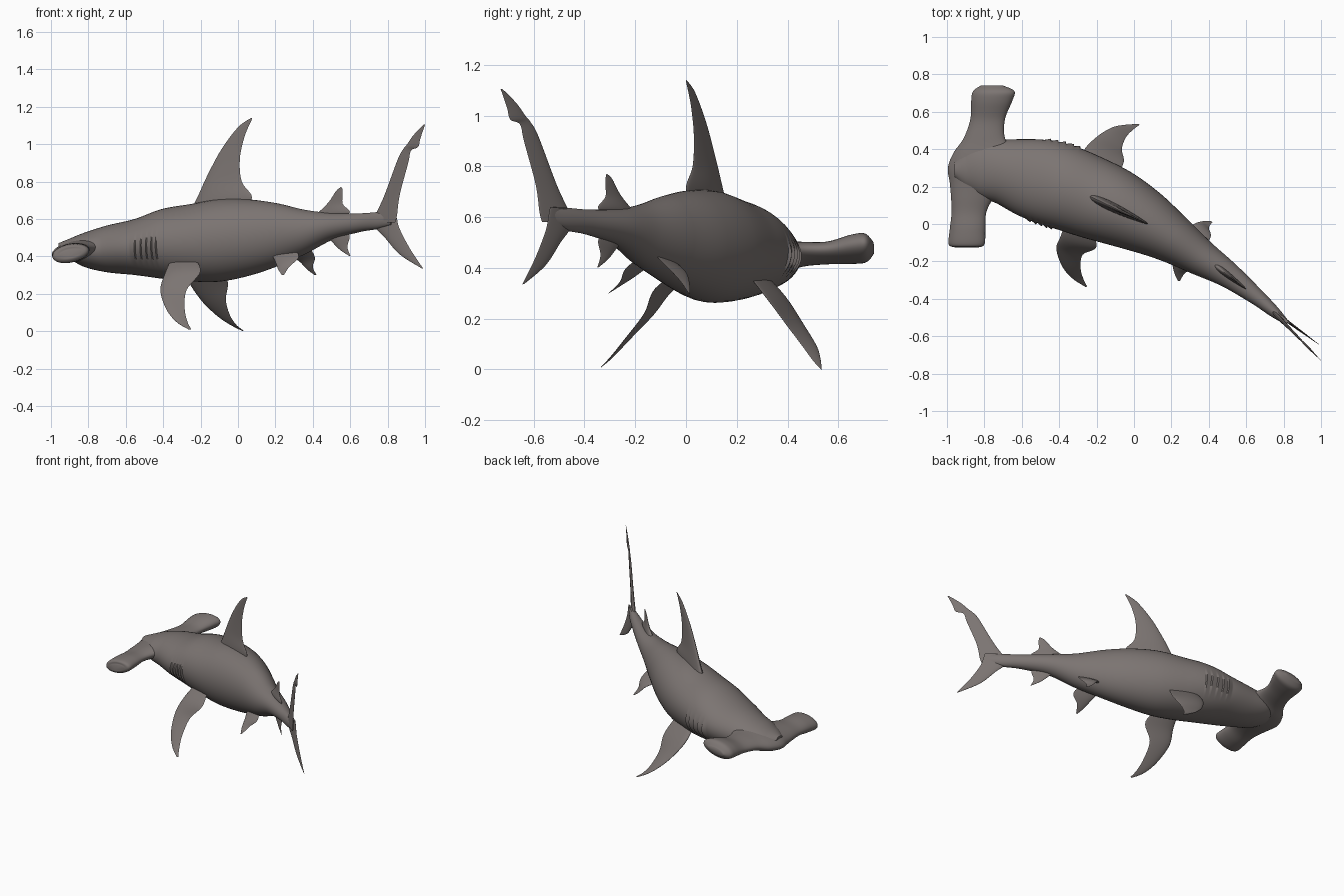
import bpy
import bmesh
from math import sin, cos, pi
from mathutils import Vector

cube = bpy.data.objects.get("Cube")
if cube:
    bpy.data.objects.remove(cube)

# One skin colour for the whole animal
SKIN = (0.2, 0.176, 0.168, 1)
skin = bpy.data.materials.new("grey_brown_skin")
skin.use_nodes = True
skin.diffuse_color = SKIN
shader = skin.node_tree.nodes["Principled BSDF"]
shader.inputs["Base Color"].default_value = SKIN
shader.inputs["Roughness"].default_value = 0.6


def resample(rows, steps):
    """Pass a smooth curve through rows of numbers."""
    result = []
    last = len(rows) - 1
    for i in range(last):
        before, start = rows[max(i - 1, 0)], rows[i]
        end, after = rows[i + 1], rows[min(i + 2, last)]
        for k in range(steps):
            t = k / steps
            point = []
            for a, b, c, d in zip(before, start, end, after):
                m, n = (c - a) / 2, (d - b) / 2
                point.append(b + m * t + (3 * (c - b) - 2 * m - n) * t ** 2
                             + (2 * (b - c) + m + n) * t ** 3)
            result.append(point)
    result.append(list(rows[last]))
    return result


def loft(name, rings):
    """Skin a closed tube through rings of points, with capped ends."""
    bm = bmesh.new()
    loops = [[bm.verts.new(p) for p in ring] for ring in rings]
    count = len(loops[0])
    for low, high in zip(loops, loops[1:]):
        for i in range(count):
            j = (i + 1) % count
            bm.faces.new((low[i], low[j], high[j], high[i]))
    bm.faces.new(loops[0])
    bm.faces.new(loops[-1])
    bmesh.ops.recalc_face_normals(bm, faces=bm.faces)
    mesh = bpy.data.meshes.new(name)
    bm.to_mesh(mesh)
    bm.free()
    mesh.materials.append(skin)
    obj = bpy.data.objects.new(name, mesh)
    bpy.context.collection.objects.link(obj)
    bpy.ops.object.select_all(action='DESELECT')
    obj.select_set(True)
    bpy.context.view_layer.objects.active = obj
    bpy.ops.object.shade_smooth_by_angle(angle=pi / 4)
    return obj


def blade(name, rows, taper=0.65, sides=28, steps=6):
    """Rows hold the leading point, the trailing point and half thickness."""
    stations = [(Vector(r[:3]), Vector(r[3:6]), r[6]) for r in resample(rows, steps)]
    middles = [(lead + trail) / 2 for lead, trail, _ in stations]
    rings = []
    for i, (lead, trail, thick) in enumerate(stations):
        span = middles[min(i + 1, len(middles) - 1)] - middles[max(i - 1, 0)]
        chord = trail - lead
        normal = chord.cross(span).normalized()
        ring = []
        for k in range(sides):
            angle = 2 * pi * k / sides
            u = (1 - cos(angle)) / 2
            ring.append(lead + chord * u + normal * thick * sin(angle) * (1 - taper * u))
        rings.append(ring)
    return loft(name, rings)


def fin(name, rows, ratio=0.1):
    """Fin with thickness in proportion to its chord."""
    full = []
    for r in rows:
        chord = (Vector(r[3:]) - Vector(r[:3])).length
        full.append((*r, chord * ratio))
    return blade(name, full)


def upright_fin(name, rows, x0, y0, slope, ratio=0.1):
    """Fin in an upright plane; rows hold lead x, z and trail x, z."""
    def side(x):
        return y0 + slope * (x - x0)
    fin(name, [(a, side(a), b, c, side(c), d) for a, b, c, d in rows], ratio)


# Body: x, y, z of the spine, half width, half height
SPINE = [
    (-.96, .29, .44, .04, .03), (-.9, .29, .44, .1, .055),
    (-.82, .29, .435, .15, .092), (-.7, .28, .44, .175, .125),
    (-.55, .245, .45, .213, .15), (-.4, .205, .467, .225, .187),
    (-.25, .15, .473, .22, .207), (-.1, .09, .485, .205, .22),
    (.05, .015, .5, .175, .205), (.2, -.075, .515, .135, .17),
    (.35, -.175, .53, .1, .12), (.5, -.27, .56, .07, .072),
    (.65, -.385, .58, .045, .05), (.75, -.47, .592, .03, .045),
    (.82, -.53, .605, .012, .035),
]
GILL_START, GILL_STEP, GILL_COUNT = -.53, .034, 5


def gill_bulge(x, up):
    """Overlapping gill flaps: a saw-tooth swelling on both flanks."""
    place = (x - GILL_START) / GILL_STEP
    if not 0 < place < GILL_COUNT or not -.6 < up < .3:
        return 0
    return .014 * (place % 1) * cos((up + .15) / .45 * pi / 2)


spine = resample(SPINE, 30)
body_rings = []
for i, (x, y, z, wide, tall) in enumerate(spine):
    ahead, behind = spine[min(i + 1, len(spine) - 1)], spine[max(i - 1, 0)]
    along = Vector((ahead[0] - behind[0], ahead[1] - behind[1], 0)).normalized()
    across = Vector((-along.y, along.x, 0))
    ring = []
    for k in range(48):
        angle = 2 * pi * k / 48
        out = wide + gill_bulge(x, sin(angle))
        ring.append(Vector((x, y, z)) + across * out * cos(angle)
                    + Vector((0, 0, tall * sin(angle))))
    body_rings.append(ring)
loft("body", body_rings)

# Hammer head: y, front x, back x, z, half thickness; pitched nose down
HAMMER = [
    (-.125, -.95, -.84, .415, .02), (-.11, -.99, -.8, .415, .048),
    (-.03, -.985, -.795, .42, .052), (.06, -.975, -.79, .425, .044),
    (.14, -.978, -.75, .43, .05), (.22, -.985, -.68, .435, .06),
    (.3, -.995, -.6, .445, .066), (.38, -.965, -.64, .447, .06),
    (.46, -.91, -.69, .455, .047), (.56, -.875, -.69, .46, .044),
    (.66, -.87, -.65, .475, .058), (.71, -.86, -.64, .48, .055),
    (.74, -.82, -.7, .48, .02),
]
PITCH = .1
blade("hammer_head",
      [(a, y, z - PITCH * (b - a), b, y, z + PITCH * (b - a), t)
       for y, a, b, z, t in HAMMER], taper=0.1, sides=36)

# Fins along the back and belly
upright_fin("dorsal_fin", [
    (-.27, .62, .02, .64), (-.22, .71, .075, .715), (-.165, .83, .02, .8),
    (-.09, .97, .01, .92), (0, 1.09, .035, 1.04), (.07, 1.14, .077, 1.138),
], 0, .036, -.476)
upright_fin("second_dorsal_fin", [
    (.38, .6, .53, .6), (.43, .635, .598, .635), (.485, .69, .56, .68),
    (.525, .75, .56, .73), (.55, .77, .557, .767),
], .42, -.21, -.77)
upright_fin("anal_fin", [
    (.45, .53, .58, .54), (.5, .48, .597, .505),
    (.545, .435, .585, .45), (.595, .402, .601, .403),
], .42, -.21, -.77)

# Tail lobes
upright_fin("upper_tail_lobe", [
    (.72, .58, .84, .58), (.74, .63, .85, .62), (.785, .73, .865, .73),
    (.855, .92, .91, .9), (.885, .975, .925, .965), (.905, 1, .963, .985),
    (.94, 1.05, .975, 1.03), (.993, 1.105, 1, 1.105),
], .73, -.455, -1.02)
upright_fin("lower_tail_lobe", [
    (.72, .63, .84, .64), (.73, .56, .85, .6), (.785, .5, .865, .545),
    (.865, .41, .92, .44), (.98, .337, .99, .335),
], .73, -.455, -.73)

# Paired fins, posed differently on each side by the turning body
fin("right_pectoral_fin", [
    (-.36, .03, .38, -.24, 0, .4), (-.39, -.06, .31, -.2, -.12, .32),
    (-.415, -.13, .22, -.275, -.165, .22), (-.385, -.225, .12, -.285, -.24, .12),
    (-.33, -.29, .05, -.27, -.295, .05), (-.262, -.335, .008, -.25, -.335, .01),
])
fin("left_pectoral_fin", [
    (-.28, .3, .38, -.1, .24, .38), (-.27, .39, .28, -.055, .33, .265),
    (-.2, .465, .17, -.065, .4, .17), (-.12, .515, .09, -.045, .46, .09),
    (-.05, .53, .04, -.01, .5, .035), (.025, .535, 0, .03, .53, .003),
])
fin("right_pelvic_fin", [
    (.17, -.12, .43, .28, -.14, .47), (.2, -.2, .37, .325, -.235, .4),
    (.215, -.26, .33, .275, -.26, .345), (.235, -.305, .3, .245, -.305, .3),
])
fin("left_pelvic_fin", [
    (.24, -.05, .42, .36, -.15, .48), (.32, 0, .38, .41, -.07, .4),
    (.37, .015, .33, .4, -.02, .345), (.41, .015, .3, .42, .01, .3),
])
